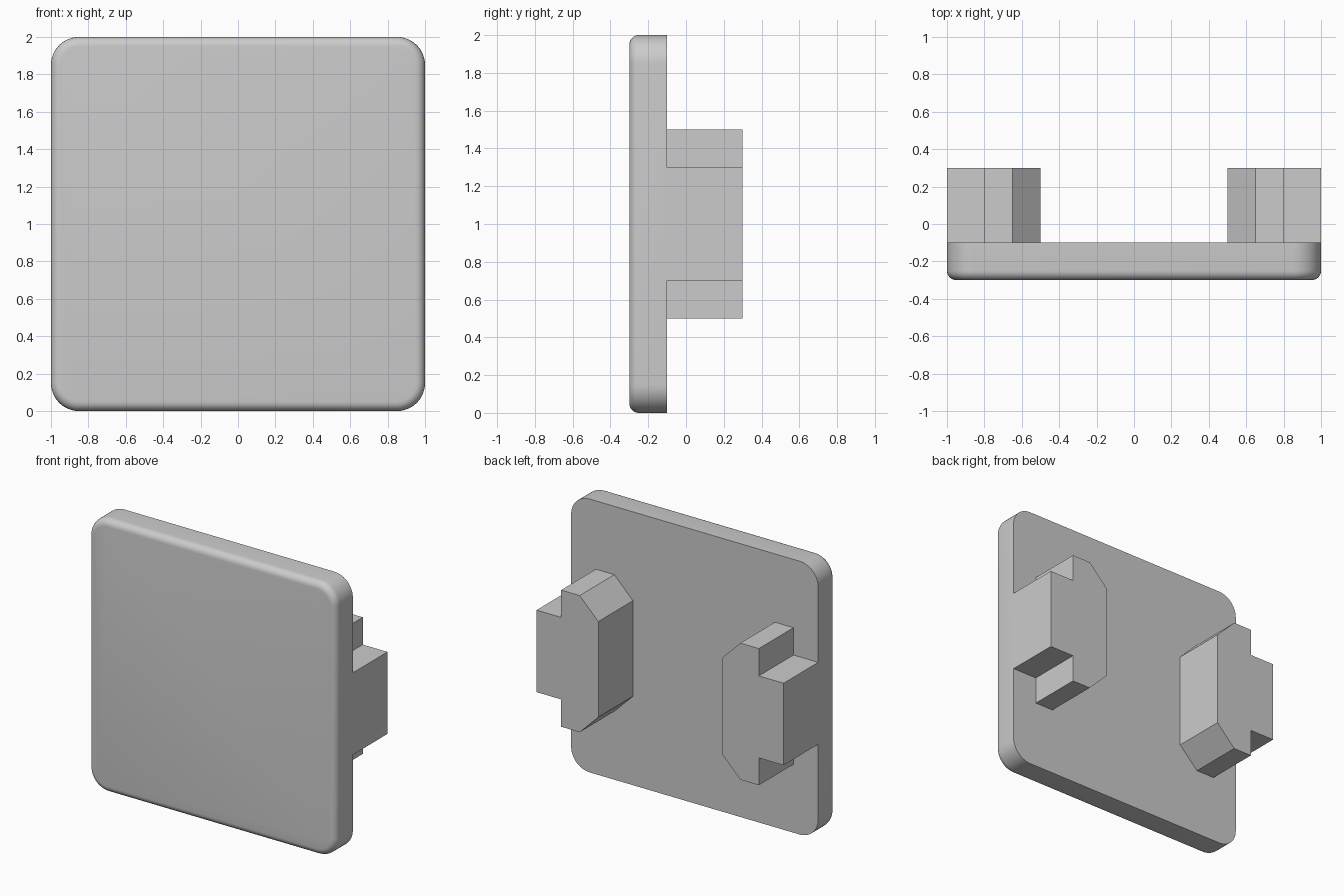
import bpy, bmesh, math

cube = bpy.data.objects.get("Cube")
if cube:
    bpy.data.objects.remove(cube, do_unlink=True)

GREY = (0.6, 0.6, 0.6, 1)
grey = bpy.data.materials.new("plain grey")
grey.use_nodes = True
grey.diffuse_color = GREY
grey.node_tree.nodes["Principled BSDF"].inputs["Base Color"].default_value = GREY

FRONT, BACK, TAB_END = -0.3, -0.1, 0.3


def extrude_outline(bm, outline, y0, y1):
    """Extrude an x-z outline from y0 to y1."""
    face = bm.faces.new([bm.verts.new((x, y0, z)) for x, z in outline])
    new = bmesh.ops.extrude_face_region(bm, geom=[face])["geom"]
    verts = [v for v in new if isinstance(v, bmesh.types.BMVert)]
    bmesh.ops.translate(bm, verts=verts, vec=(0, y1 - y0, 0))
    bmesh.ops.recalc_face_normals(bm, faces=bm.faces)


def finish(bm, name):
    mesh = bpy.data.meshes.new(name)
    bm.to_mesh(mesh)
    bm.free()
    mesh.materials.append(grey)
    obj = bpy.data.objects.new(name, mesh)
    bpy.context.collection.objects.link(obj)
    return obj


# Square plate with rounded corners and a softened front rim
bm = bmesh.new()
extrude_outline(bm, [(-1, 0), (1, 0), (1, 2), (-1, 2)], FRONT, BACK)
corners = [e for e in bm.edges if abs(e.verts[0].co.y - e.verts[1].co.y) > 0.1]
bmesh.ops.bevel(bm, geom=corners, offset=0.15, segments=12, profile=0.5,
                affect='EDGES')
rim = [e for e in bm.edges if all(abs(v.co.y - FRONT) < 1e-4 for v in e.verts)]
bmesh.ops.bevel(bm, geom=rim, offset=0.05, segments=6, profile=0.5,
                affect='EDGES')
bmesh.ops.recalc_face_normals(bm, faces=bm.faces)
plate = finish(bm, "plate")
bpy.ops.object.select_all(action='DESELECT')
plate.select_set(True)
bpy.context.view_layer.objects.active = plate
bpy.ops.object.shade_smooth_by_angle(angle=math.radians(30))

# Stepped, chamfered mounting tabs on the back: half profile mirrored about z = 1
half = [(1, 0.3), (0.8, 0.3), (0.8, 0.5), (0.65, 0.5), (0.5, 0.35)]
profile = [(x, 1 + h) for x, h in half] + [(x, 1 - h) for x, h in reversed(half)]
for name, side in (("left_tab", 1), ("right_tab", -1)):
    bm = bmesh.new()
    extrude_outline(bm, [(side * x, z) for x, z in profile], BACK, TAB_END)
    finish(bm, name)
